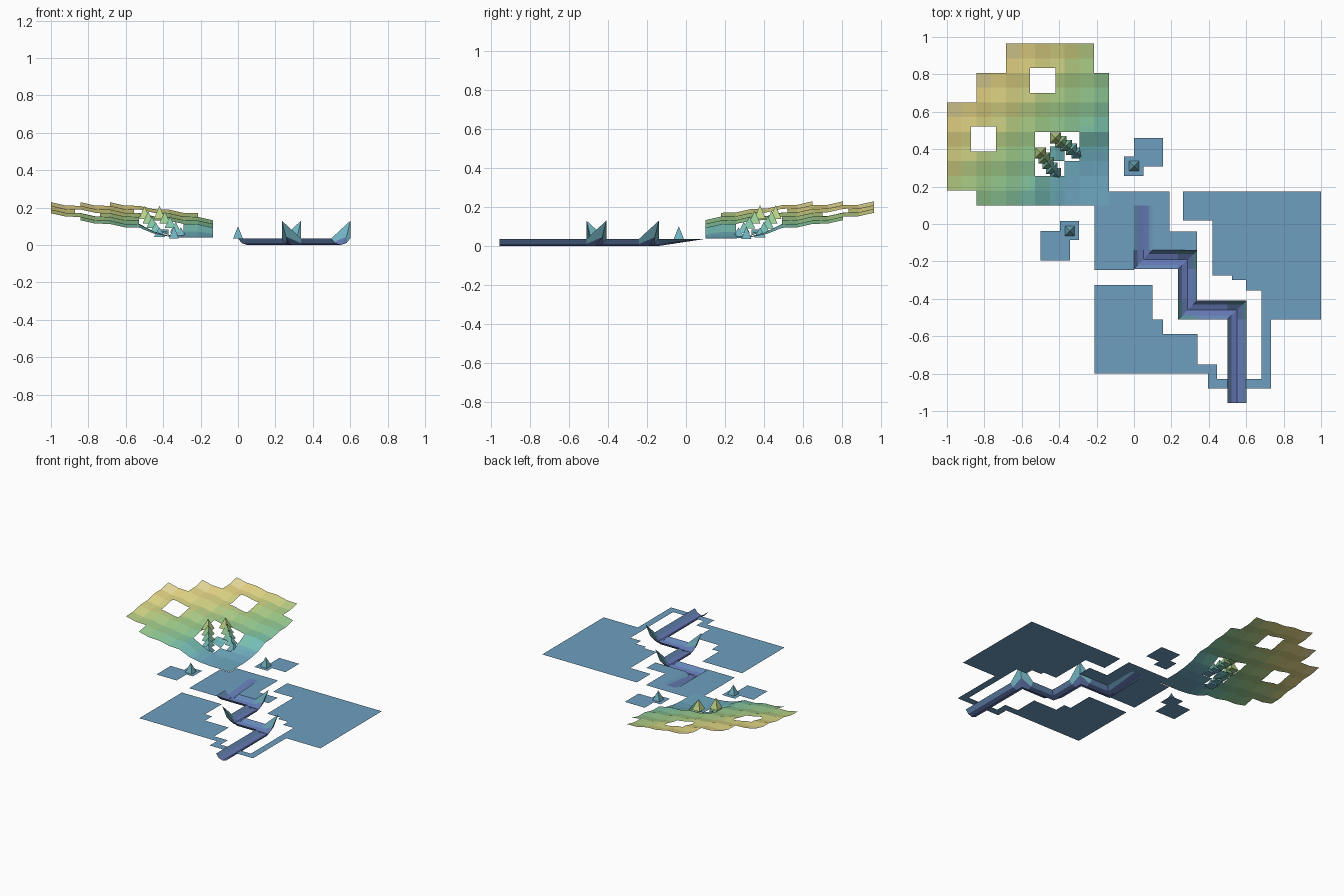
import bpy, bmesh
from mathutils import Vector

if "Cube" in bpy.data.objects:
    bpy.data.objects.remove(bpy.data.objects["Cube"])

G = 0.036          # ground level

# height-based colour ramp, low to high
RAMP = [(0, (.38, .44, .68)), (.02, (.40, .50, .72)), (.036, (.43, .64, .755)), (.075, (.45, .73, .74)),
        (.11, (.50, .77, .64)), (.14, (.62, .80, .54)), (.17, (.80, .83, .52)),
        (.20, (.92, .85, .53)), (.23, (.92, .91, .82))]
BANDS = 28
mats = []
for b in range(BANDS):
    z = .225 * b / (BANDS - 1)
    for (z0, c0), (z1, c1) in zip(RAMP, RAMP[1:]):
        if z0 <= z <= z1:
            col = Vector(c0).lerp(Vector(c1), (z - z0) / (z1 - z0))
    mat = bpy.data.materials.new(f"height_{b:02d}")
    mat.diffuse_color = (*[c ** 2.2 for c in col], 1)
    mat.use_nodes = True
    mat.node_tree.nodes["Principled BSDF"].inputs["Base Color"].default_value = mat.diffuse_color
    mats.append(mat)


def make(name, verts, faces):
    me = bpy.data.meshes.new(name)
    me.from_pydata(verts, [], faces)
    bm = bmesh.new()
    bm.from_mesh(me)
    bmesh.ops.remove_doubles(bm, verts=bm.verts, dist=0.0005)
    bmesh.ops.recalc_face_normals(bm, faces=bm.faces)
    # open sheets face upwards
    if any(e.is_boundary for e in bm.edges) and sum(f.normal.z for f in bm.faces) < 0:
        bmesh.ops.reverse_faces(bm, faces=bm.faces)
    # colour each face by its height, keeping only the bands in use
    used = []
    for f in bm.faces:
        b = round(f.calc_center_median().z / .225 * (BANDS - 1))
        b = max(0, min(BANDS - 1, b))
        if b not in used:
            used.append(b)
        f.material_index = used.index(b)
    bm.to_mesh(me)
    bm.free()
    for b in used:
        me.materials.append(mats[b])
    ob = bpy.data.objects.new(name, me)
    bpy.context.collection.objects.link(ob)
    return ob


def sheet(name, pts):
    make(name, [(x, y, G) for x, y in pts], [list(range(len(pts)))])


# flat ground sheets
sheet("ground_centre", [(-.21, .10), (-.135, .10), (-.135, .175), (.19, .175), (.19, -.04),
                        (.337, -.04), (.337, -.14), (.10, -.14), (.10, .10), (0, .10),
                        (0, -.245), (-.21, -.245)])
sheet("ground_right", [(.262, .175), (1, .175), (1, -.51), (.733, -.51), (.733, -.88),
                       (.60, -.88), (.60, -.83), (.682, -.83), (.682, -.355), (.60, -.355),
                       (.60, -.30), (.523, -.30), (.523, -.275), (.42, -.275), (.42, .02),
                       (.262, .02)])
sheet("ground_left", [(-.21, -.325), (.10, -.325), (.10, -.51), (.155, -.51), (.155, -.588),
                      (.34, -.588), (.34, -.75), (.445, -.75), (.445, -.83), (.50, -.83),
                      (.50, -.88), (.395, -.88), (.395, -.80), (-.21, -.80)])
sheet("tree_patch_back", [(0, .46), (.155, .46), (.155, .307), (.05, .307), (.05, .257),
                          (-.053, .257), (-.053, .36), (0, .36)])
sheet("tree_patch_front", [(-.343, -.195), (-.50, -.195), (-.50, -.037), (-.395, -.037),
                           (-.395, .017), (-.293, .017), (-.293, -.085), (-.343, -.085)])

# terraced hillside with square openings
S = 0.0786
X1, Y0 = -.135, .10


def rise(d):
    # alternating steep and gentle bands
    k, t = divmod(d / (2 * S), 1)
    return 0.0197 * (k + (1.8 * t if t < .5 else .9 + .2 * (t - .5)))


def height(x, y):
    dx, dy = X1 - x, y - Y0
    # level foot that eases into the slope
    w = min(1, max(0, (max(dx, dy) / S - 2.5) / 2.5))
    return G + .003 + w * (rise(dx) + rise(dy) - .003)


holes = [(-.556, -.42, .70, .835), (-.872, -.738, .387, .52)]
xs = sorted([X1 - i * S for i in range(12)] + [v for h in holes for v in h[:2]])
ys = sorted([Y0 + i * S for i in range(12)] + [v for h in holes for v in h[2:]])


def solid(x, y):
    i, j = (X1 - x) / S, (y - Y0) / S
    if (i > 9 and j > 7) or (i > 7 and j > 9):      # stepped back corner
        return False
    if (i > 9 and j < 1) or (i < 1 and j > 9):
        return False
    if any(a < x < b and c < y < d for a, b, c, d in holes):
        return False
    # opening around the pines keeps its middle and front-right cells
    if 2 < i < 5 and 2 < j < 5:
        return (int(i), int(j)) in ((3, 3), (2, 2))
    return True


verts = [(x, y, height(x, y)) for y in ys for x in xs]
n = len(xs)
faces = []
for j in range(len(ys) - 1):
    for i in range(n - 1):
        if solid((xs[i] + xs[i + 1]) / 2, (ys[j] + ys[j + 1]) / 2):
            a = j * n + i
            faces.append((a, a + 1, a + n + 1, a + n))
make("hillside", verts, faces)

# river channel: cross-section swept round square bends
path = [Vector(p) for p in [(.05, .10), (.05, -.19), (.286, -.19), (.286, -.46), (.55, -.46), (.55, -.957)]]
prof = [(-.051, G), (-.03, .01), (0, 0), (.03, .01), (.051, G)]
rows = []


def row(p, nrm, flat=False, spike=0):
    r = []
    for o, z in prof:
        q = p + nrm * o
        if spike * o > .04:
            z = .13
        elif spike * o > .02:
            z = .045
        r.append((q.x, q.y, G if flat else z))
    rows.append(r)


def normal(d):
    return Vector((-d.y, d.x))


for k, p in enumerate(path):
    d0 = (p - path[k - 1]).normalized() if k else None
    d1 = (path[k + 1] - p).normalized() if k < len(path) - 1 else None
    if d0 is None:
        row(p, normal(d1), flat=True)
    elif d1 is None:
        row(p, normal(d0))
    else:
        turn = d0.x * d1.y - d0.y * d1.x
        # raised point on the outer side of all but the first bend
        spike = 0 if k == 1 else (-1 if turn > 0 else 1)
        row(p - d0 * .051, normal(d0))
        row(p, normal(d0) + normal(d1), spike=spike)
        row(p + d1 * .051, normal(d1))
m = len(prof)
faces = [(a * m + b, a * m + b + 1, (a + 1) * m + b + 1, (a + 1) * m + b)
         for a in range(len(rows) - 1) for b in range(m - 1)]
make("river_channel", [v for r in rows for v in r], faces)


# four-sided pine tiers
def pine(name, x, y, z, r, h):
    v = [(x - r, y - r, z), (x + r, y - r, z), (x + r, y + r, z), (x - r, y + r, z), (x, y, z + h)]
    make(name, v, [(0, 1, 4), (1, 2, 4), (2, 3, 4), (3, 0, 4), (3, 2, 1, 0)])


pine("small_pine_back", 0, .31, G, .026, .065)
pine("small_pine_front", -.343, -.037, G, .026, .065)

# two rows of pines stepping down the slope
for side, top, low in (("left", (-.50, .38), (-.42, .27)), ("right", (-.42, .46), (-.305, .38))):
    for i in range(5):
        t = i / 4
        pine(f"slope_pine_{side}_{i + 1}", top[0] + (low[0] - top[0]) * t,
             top[1] + (low[1] - top[1]) * t, .138 - .095 * t, .03, .072 - .02 * t)
